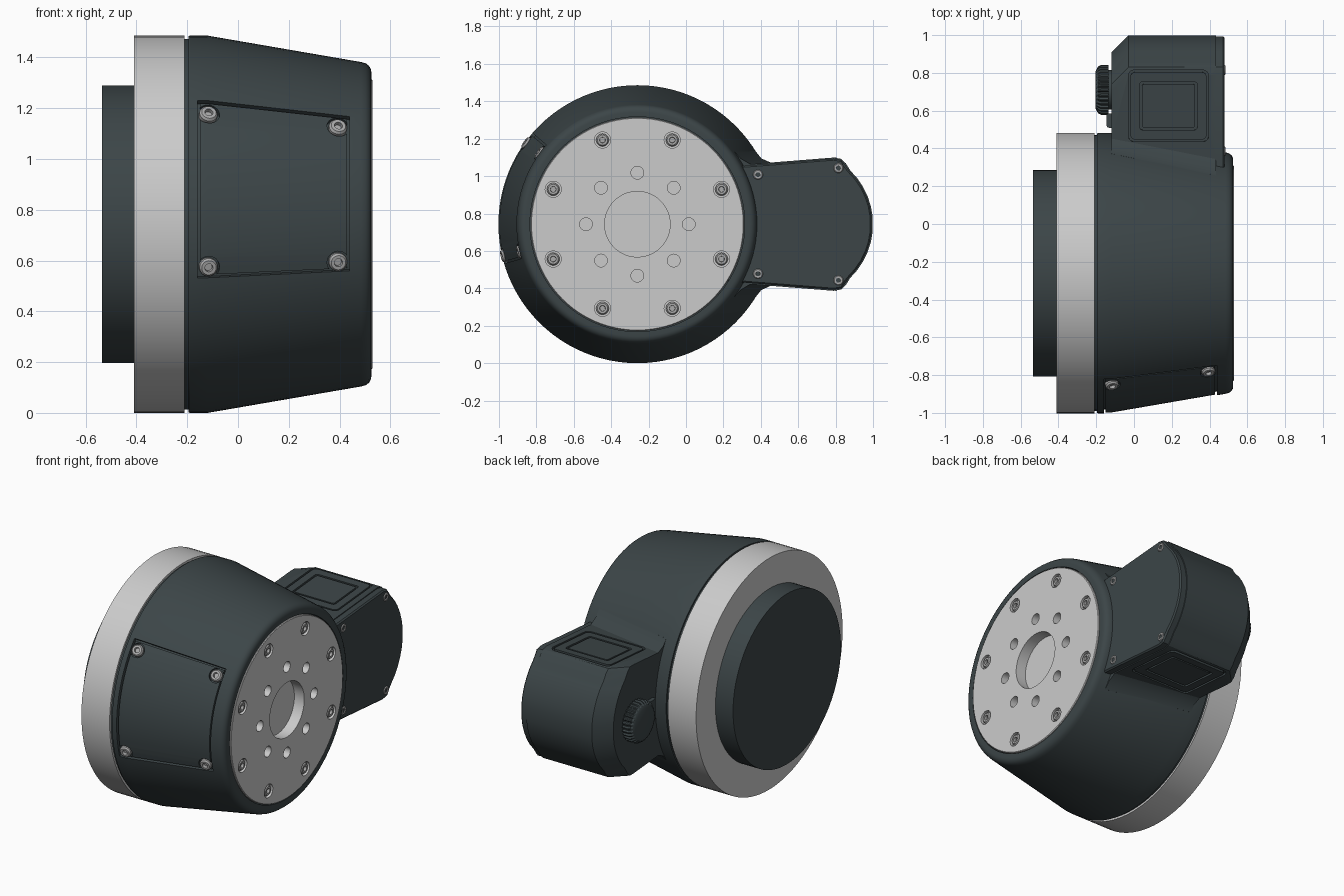
import bpy, bmesh
from math import sin, cos, tau, pi, radians, sqrt, atan
from mathutils import Vector, Matrix

if "Cube" in bpy.data.objects:
    bpy.data.objects.remove(bpy.data.objects["Cube"])

CY, CZ = -0.26, 0.743          # axis of the round housing, running along x
AXIS = (0, CY, CZ)

def material(name, c):
    m = bpy.data.materials.new(name)
    m.diffuse_color = (*c, 1)
    m.use_nodes = True
    m.node_tree.nodes["Principled BSDF"].inputs["Base Color"].default_value = m.diffuse_color
    return m

DARK = material("dark_paint", (0.045, 0.06, 0.064))
STEEL = material("screw_steel", (0.4, 0.4, 0.4))

def finish(name, bm, mat=None, matrix=Matrix()):
    bmesh.ops.recalc_face_normals(bm, faces=bm.faces)
    me = bpy.data.meshes.new(name)
    bm.to_mesh(me)
    bm.free()
    me.transform(matrix)
    ob = bpy.data.objects.new(name, me)
    bpy.context.collection.objects.link(ob)
    if mat:
        me.materials.append(mat)
    return ob

def lathe(name, prof, loc=AXIS, direction=(1, 0, 0), n=96, mat=None, rib=0):
    """Spin (x, r) points round the x axis, then aim x along direction."""
    bm = bmesh.new()
    rings = []
    for x, r in prof:
        if r == 0:
            rings.append([bm.verts.new((x, 0, 0))] * n)
            continue
        ring = []
        for k in range(n):
            q = r - rib if k % 4 > 1 and r > 0.11 else r
            ring.append(bm.verts.new((x, q * cos(tau * k / n), q * sin(tau * k / n))))
        rings.append(ring)
    for a, b in zip(rings, rings[1:]):
        for k in range(n):
            j = (k + 1) % n
            bm.faces.new(list(dict.fromkeys((a[k], a[j], b[j], b[k]))))
    q = Vector((1, 0, 0)).rotation_difference(Vector(direction))
    return finish(name, bm, mat, Matrix.Translation(loc) @ q.to_matrix().to_4x4())

def loft(name, rings, mat=None):
    bm = bmesh.new()
    vs = [[bm.verts.new(p) for p in ring] for ring in rings]
    n = len(vs[0])
    for a, b in zip(vs, vs[1:]):
        for k in range(n):
            bm.faces.new((a[k], a[(k + 1) % n], b[(k + 1) % n], b[k]))
    bm.faces.new(vs[0])
    bm.faces.new(vs[-1])
    return finish(name, bm, mat)

def slab(name, w, d, t, matrix, mat=None, r=0.025):
    """Rectangular plate with rounded corners."""
    bm = bmesh.new()
    bmesh.ops.create_cube(bm, size=1, matrix=Matrix.Diagonal((w, d, t, 1)))
    edges = [e for e in bm.edges if abs(e.verts[0].co.z - e.verts[1].co.z) > t / 2]
    bmesh.ops.bevel(bm, geom=edges, offset=r, segments=4, profile=0.5, affect='EDGES')
    return finish(name, bm, mat, matrix)

def cut(target, *cutters):
    for c in cutters:
        m = target.modifiers.new("cut", 'BOOLEAN')
        m.object, m.operation, m.solver = c, 'DIFFERENCE', 'EXACT'
        with bpy.context.temp_override(object=target, active_object=target):
            bpy.ops.object.modifier_apply(modifier=m.name)
        bpy.data.objects.remove(c)

def hole(r, depth, loc, direction):
    return lathe("cutter", [(-depth, 0), (-depth, r), (0.05, r), (0.05, 0)], loc, direction, 24)

def screw(name, r, loc, direction):
    return lathe(name, [(-0.05, 0), (-0.05, r), (-.25 * r, r), (0, .8 * r), (0, .45 * r),
                        (-.5 * r, .42 * r), (-.5 * r, 0)], loc, direction, 24, STEEL)

def rb(x):
    return 0.743 - 0.105 * max(0, x + 0.12) / 0.61

# round housing
lathe("rear_disc", [(-.535, 0), (-.535, .547), (-.40, .547), (-.40, 0)], mat=DARK)
lathe("flange_ring", [(-.41, 0), (-.41, .743), (-.21, .743), (-.21, 0)])
housing = lathe("housing", [(-.215, 0), (-.215, .73), (-.195, .73), (-.195, .74), (-.19, .743), (-.12, .743),
                            (.485, rb(.485)), (.503, .634), (.516, .624), (.523, .612), (.525, .60),
                            (.525, .574), (.44, .574), (.44, 0)], mat=DARK)

# face plate with bore, plain holes and bolts
plate = lathe("face_plate", [(.43, 0), (.43, .57), (.526, .57), (.53, .566), (.53, .175), (.46, .175), (.46, 0)])
for k in range(8):
    a = tau * k / 8
    cut(plate, hole(.034, .05, (.53, CY + .275 * cos(a), CZ + .275 * sin(a)), (1, 0, 0)))
    a += tau / 16
    p = (.53, CY + .487 * cos(a), CZ + .487 * sin(a))
    cut(plate, hole(.043, .02, p, (1, 0, 0)))
    screw("face_bolt", .034, (.528, p[1], p[2]), (1, 0, 0))

# curved inspection panel let into the front of the housing
def patch(name, x0, x1, a0, a1, inner, outer, mat=None):
    rings = []
    for x in (x0, -.12, x1):
        def arc(off):
            return [(x, CY - (rb(x) + off) * cos(radians(a0 + (a1 - a0) * k / 20)),
                     CZ + (rb(x) + off) * sin(radians(a0 + (a1 - a0) * k / 20))) for k in range(21)]
        rings.append(arc(outer) + arc(inner)[::-1])
    return loft(name, rings, mat)

panel = patch("inspection_panel", -.15, .43, -15.6, 40.1, -.03, -.005, DARK)
cut(housing, patch("cutter", -.16, .44, -16.5, 41, -.02, .04))
for x in (-.115, .395):
    for a in (-13.3, 36.2):
        a = radians(a)
        r = rb(x)
        p = (x, CY - r * cos(a), CZ + r * sin(a))
        d = Vector((.17, -cos(a), sin(a))).normalized()
        cut(panel, hole(.044, .022, p, d))
        screw("panel_screw", .036, Vector(p) + d * .004, d)

# terminal box on the +y side
def outline(x, s=0, flare=True, inset=0):
    r = rb(x)
    yb = lambda h: CY + sqrt(r * r - h * h)
    line = lambda y: .327 + .079 * (y - .42) - inset
    if flare:
        e = yb(.327) + .045
        up = [(.1, .39), (yb(.39), .39), (yb(.352) + .008, .352), (e, line(e))]
    else:
        up = [(.2, line(.2)), (.35, line(.35))]
    up += [(.79 - s, line(.79 - s)), (.83 - s, .349 - inset), (.855 - s - inset, .325 - inset)]
    up += [(.6 - s + (.4 - inset) * cos(radians(a)), (.4 - inset) * sin(radians(a)))
           for a in (46, 38, 30, 22, 14, 6)]
    return [(x, y, CZ + h) for y, h in up] + [(x, y, CZ - h) for y, h in up[::-1]]

box = loft("terminal_box", [outline(-.12, .09), outline(-.03), outline(.435)], DARK)
cover = loft("terminal_cover", [outline(.435, 0, False, .006), outline(.472, 0, False, .006),
                                outline(.48, 0, False, .014)], DARK)
for y, h in ((.385, .265), (.815, .30)):
    for s in (1, -1):
        screw("cover_screw", .028, (.485, y, CZ + s * h), (1, 0, 0))

# cable knock-out panels on the top and bottom of the box
for s, side in ((1, "top"), (-1, "bottom")):
    base = (Matrix.Translation((.1825, .625, CZ + s * .3432))
            @ Matrix.Rotation(s * atan(.079), 4, 'X'))
    lift = lambda z: base @ Matrix.Translation((0, 0, s * z))
    cut(box, slab("cutter", .425, .38, .03, lift(0), r=.03))
    pad = slab(side + "_knockout", .403, .358, .03, lift(-.016), DARK)
    cut(pad, slab("cutter", .305, .255, .024, lift(0), r=.015))
    slab(side + "_knockout_centre", .281, .231, .03, lift(-.017), DARK, .012)

# ribbed knob and its stop tab on the back of the box
lathe("knob", [(-.205, 0), (-.205, .095), (-.198, .11), (-.19, .124), (-.175, .132), (-.135, .132),
               (-.135, .105), (-.11, .105), (-.11, 0)], (0, .71, CZ), n=128, mat=DARK, rib=.009)
slab("knob_tab", .04, .075, .13, Matrix.Translation((-.125, .547, CZ)), DARK, .012)

# smooth shading with crisp edges
bpy.ops.object.select_all(action='DESELECT')
for ob in bpy.context.collection.objects:
    ob.select_set(True)
    bpy.context.view_layer.objects.active = ob
bpy.ops.object.shade_smooth_by_angle(angle=radians(28))
